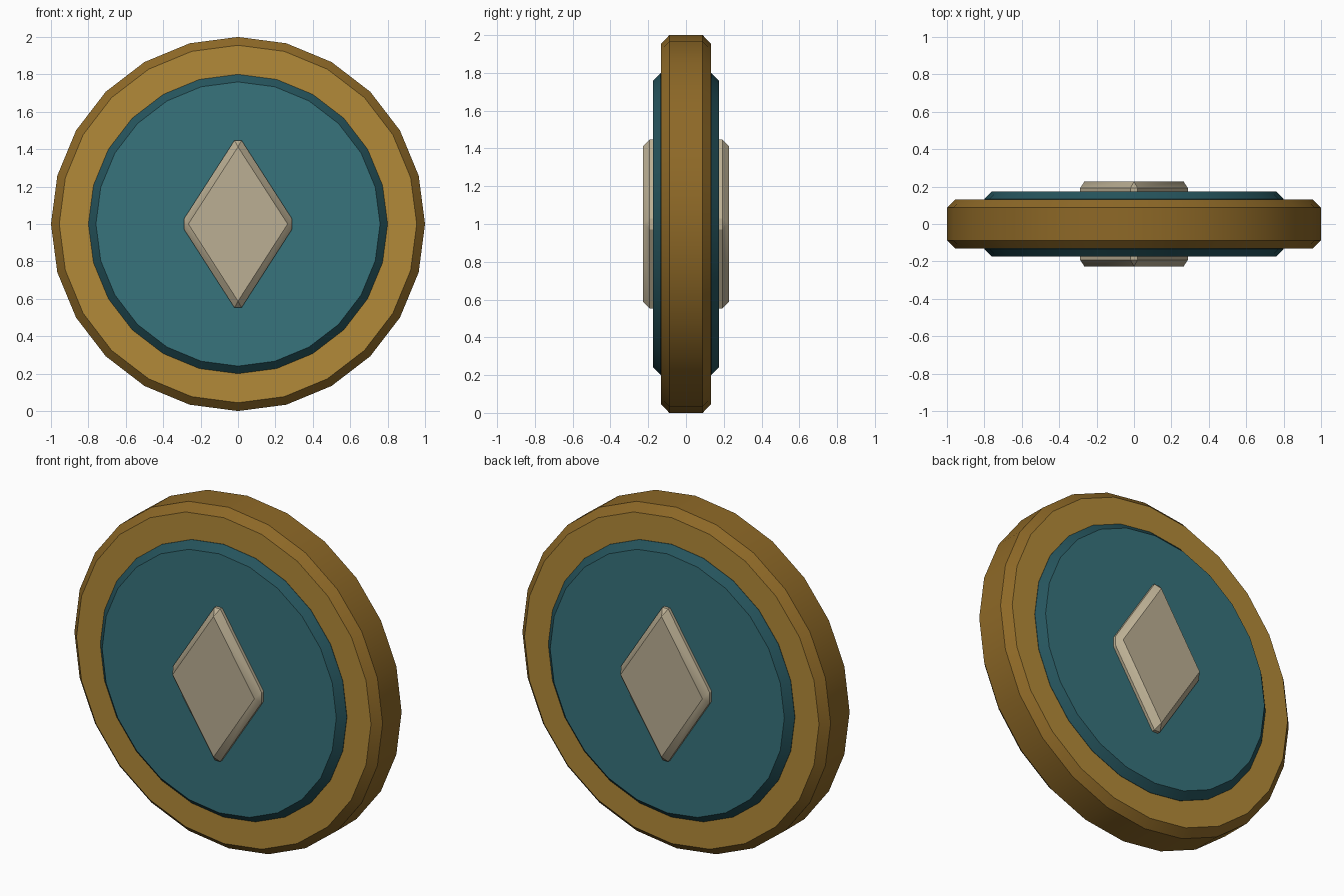
import bpy
import bmesh
from math import radians
from mathutils import Matrix

cube = bpy.data.objects.get("Cube")
if cube:
    bpy.data.objects.remove(cube, do_unlink=True)


def material(name, rgb):
    mat = bpy.data.materials.new(name)
    mat.use_nodes = True
    mat.diffuse_color = (*rgb, 1)
    mat.node_tree.nodes["Principled BSDF"].inputs["Base Color"].default_value = (*rgb, 1)
    return mat


brass = material("brass", (0.45, 0.255, 0.04))
dark_brass = material("dark brass", (0.27, 0.14, 0.02))
teal = material("teal", (0.038, 0.172, 0.2))
dark_teal = material("dark teal", (0.019, 0.09, 0.11))
ivory = material("ivory", (0.5, 0.43, 0.295))


def chamfered_prism(name, sides, half_width, half_height, half_depth, chamfer,
                    mats, chamfer_all=False):
    """Upright prism facing front and back; the last material goes on its edge."""
    bm = bmesh.new()
    bmesh.ops.create_cone(bm, cap_ends=True, segments=sides, radius1=1, radius2=1,
                          depth=2 * half_depth)
    bmesh.ops.scale(bm, vec=(half_width, half_height, 1), verts=bm.verts)
    bm.normal_update()
    edges = [e for e in bm.edges
             if chamfer_all or abs(e.verts[0].co.z - e.verts[1].co.z) < half_depth]
    bmesh.ops.bevel(bm, geom=edges, offset=chamfer, offset_type='OFFSET',
                    segments=1, profile=0.5, affect='EDGES')
    bm.normal_update()
    for f in bm.faces:
        f.material_index = 0 if abs(f.normal.z) > 0.9 else len(mats) - 1
    # Stand the prism up at mid height
    bm.transform(Matrix.Translation((0, 0, 1)) @ Matrix.Rotation(radians(90), 4, 'X'))
    bmesh.ops.recalc_face_normals(bm, faces=bm.faces)
    mesh = bpy.data.meshes.new(name)
    bm.to_mesh(mesh)
    bm.free()
    for m in mats:
        mesh.materials.append(m)
    obj = bpy.data.objects.new(name, mesh)
    bpy.context.collection.objects.link(obj)
    bpy.ops.object.select_all(action='DESELECT')
    obj.select_set(True)
    bpy.context.view_layer.objects.active = obj
    bpy.ops.object.shade_smooth_by_angle(angle=radians(30))
    return obj


# Thick outer ring, raised inner disc, and the diamond on both faces
chamfered_prism("outer_rim", 24, 1, 1, 0.132, 0.044, [brass, dark_brass])
chamfered_prism("inner_disc", 24, 0.8, 0.8, 0.174, 0.04, [teal, dark_teal])
chamfered_prism("diamond_emblem", 4, 0.307, 0.477, 0.227, 0.035, [ivory], chamfer_all=True)
